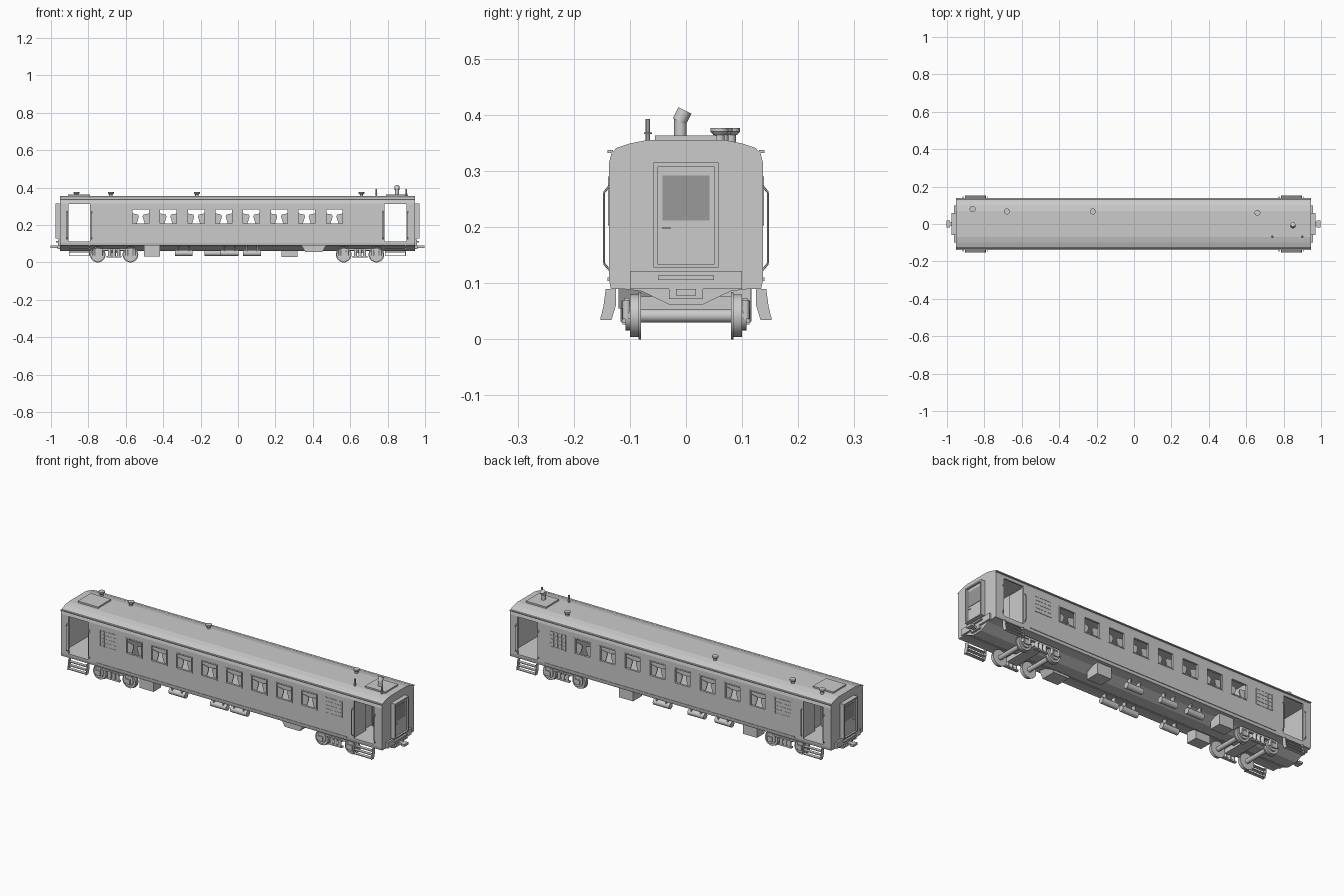
import bpy, bmesh, math
from mathutils import Vector, Matrix

cube = bpy.data.objects.get("Cube")
if cube:
    bpy.data.objects.remove(cube, do_unlink=True)


def material(name, value):
    m = bpy.data.materials.new(name)
    m.use_nodes = True
    col = (value, value, value, 1)
    m.diffuse_color = col
    m.node_tree.nodes["Principled BSDF"].inputs["Base Color"].default_value = col
    return m


GREY = material("plain grey", 0.6)
DARK = material("dark glass grey", 0.32)


def finish(name, bm, mat=GREY, smooth=False):
    bmesh.ops.recalc_face_normals(bm, faces=bm.faces)
    me = bpy.data.meshes.new(name)
    bm.to_mesh(me)
    bm.free()
    me.materials.append(mat)
    ob = bpy.data.objects.new(name, me)
    bpy.context.collection.objects.link(ob)
    if smooth:
        bpy.ops.object.select_all(action='DESELECT')
        ob.select_set(True)
        bpy.context.view_layer.objects.active = ob
        bpy.ops.object.shade_smooth_by_angle(angle=math.radians(35))
    return ob


def add_box(bm, x, y, z):
    """Box from (min, max) pairs."""
    size = [b - a for a, b in (x, y, z)]
    mid = [(a + b) / 2 for a, b in (x, y, z)]
    m = Matrix.Translation(mid) @ Matrix.Diagonal((*size, 1))
    bmesh.ops.create_cube(bm, size=1, matrix=m)


def boxes(name, items, mat=GREY):
    bm = bmesh.new()
    for it in items:
        add_box(bm, *it)
    return finish(name, bm, mat)


def add_rod(bm, a, b, r, r2=None, seg=12):
    a, b = Vector(a), Vector(b)
    rot = (b - a).to_track_quat('Z', 'Y').to_matrix().to_4x4()
    bmesh.ops.create_cone(bm, cap_ends=True, segments=seg, radius1=r,
                          radius2=r if r2 is None else r2, depth=(b - a).length,
                          matrix=Matrix.Translation((a + b) / 2) @ rot)


def add_prism(bm, pts, a, b, axis='x'):
    """Extrude an outline from a to b along x (y,z points) or y (x,z points)."""
    def place(p, t):
        return (t, *p) if axis == 'x' else (p[0], t, p[1])
    ends = [[bm.verts.new(place(p, t)) for p in pts] for t in (a, b)]
    bm.faces.new(ends[0])
    bm.faces.new(ends[1])
    n = len(pts)
    for i in range(n):
        j = (i + 1) % n
        bm.faces.new((ends[0][i], ends[0][j], ends[1][j], ends[1][i]))


def mirrored(half):
    return half + [(-y, z) for y, z in reversed(half)]


def span(c, half):
    return (c - half, c + half)


WINDOWS = [-0.52 + 0.148 * i for i in range(8)]
WALL = 0.137
DOORS = [(-0.906, -0.79), (0.783, 0.90)]
SIDES = (-1, 1)

# Car body: hollow shell with window and door openings
bm = bmesh.new()
add_prism(bm, mirrored([(0.134, 0.09), (WALL, 0.105), (WALL, 0.315), (0.133, 0.331),
                        (0.124, 0.341), (0.1, 0.349), (0.07, 0.355)]), -0.953, 0.947)
body = finish("car_body", bm)
rooms = [(-0.945, -0.768), (-0.76, -0.608), (-0.6, 0.6), (0.608, 0.755), (0.763, 0.939)]
cut_rooms = boxes("room_cutter", [(r, (-0.129, 0.129), (0.112, 0.326)) for r in rooms])
cut_open = boxes("opening_cutter",
                 [(span(x, 0.048), (-1, 1), (0.205, 0.29)) for x in WINDOWS]
                 + [(d, (-1, 1), (0.112, 0.312)) for d in DOORS])
for cutter in (cut_rooms, cut_open):
    cutter.hide_render = True
    mod = body.modifiers.new("cut", 'BOOLEAN')
    mod.operation, mod.solver, mod.object = 'DIFFERENCE', 'EXACT', cutter
    bpy.context.view_layer.objects.active = body
    bpy.ops.object.modifier_apply(modifier=mod.name)
    bpy.data.objects.remove(cutter, do_unlink=True)

# Underframe with sloping belly
bm = bmesh.new()
add_prism(bm, mirrored([(0.03, 0.062), (0.08, 0.086), (0.132, 0.092)]), -0.953, 0.947)
finish("underframe", bm)

# Window frames, curtains, grilles, gutters and sills on both sides
frames, gutter, grille, panel = [], [], [], []
bm = bmesh.new()
for s in SIDES:
    out = tuple(sorted((s * 0.128, s * 0.139)))
    for x in WINDOWS:
        for e in SIDES:
            frames.append((span(x + e * 0.047, 0.003), out, (0.205, 0.29)))
            add_prism(bm, [(x + e * 0.046, 0.206), (x + e * 0.022, 0.206),
                           (x + e * 0.01, 0.245), (x + e * 0.014, 0.256),
                           (x + e * 0.046, 0.262)], s * 0.12, s * 0.125, 'y')
        for z in (0.206, 0.287):
            frames.append((span(x, 0.05), out, span(z, 0.003)))
    for x in (-0.672, 0.664):
        panel.append((span(x, 0.047), tuple(sorted((s * 0.135, s * 0.1375))), (0.207, 0.289)))
        for i in range(5):
            grille.append((span(x - 0.048 + 0.024 * i, 0.0015), out, (0.205, 0.29)))
            grille.append((span(x, 0.048), out, span(0.207 + 0.02 * i, 0.0015)))
    gutter.append(((-0.953, 0.947), tuple(sorted((s * 0.13, s * 0.14))), (0.332, 0.337)))
    gutter.append(((-0.74, 0.74), tuple(sorted((s * 0.13, s * 0.14))), (0.104, 0.11)))
finish("curtains", bm)
boxes("window_frames", frames)
boxes("grille_panels", panel)
boxes("window_grilles", grille)
boxes("gutters_and_sills", gutter)

# Entrance doors: open leaves, frames, handrails, folding steps
leaf, rails, steps = [], bmesh.new(), bmesh.new()
for a, b in DOORS:
    inner = b if a < 0 else a
    k = 1 if a < 0 else -1
    for s in SIDES:
        leaf.append((span(inner + k * 0.008, 0.004), tuple(sorted((s * 0.03, s * 0.128))), (0.113, 0.31)))
        for x in (a - 0.008, b + 0.008):
            pts = [(x, s * y, z) for y, z in
                   ((0.135, 0.122), (0.146, 0.135), (0.146, 0.262), (0.135, 0.275))]
            for p, q in zip(pts, pts[1:]):
                add_rod(rails, p, q, 0.002, seg=6)
        for x in (a + 0.004, b - 0.004):
            add_prism(steps, [(s * 0.125, 0.09), (s * 0.143, 0.09), (s * 0.147, 0.06),
                              (s * 0.153, 0.034), (s * 0.133, 0.034), (s * 0.125, 0.06)],
                      x - 0.002, x + 0.002)
        for i, z in enumerate((0.038, 0.056, 0.074)):
            c = 0.143 - 0.004 * i
            add_box(steps, (a + 0.004, b - 0.004), span(s * c, 0.009), span(z, 0.002))
boxes("entrance_door_leaves", leaf)
finish("door_handrails", rails)
finish("entrance_steps", steps)

# Car ends: gangway frame, door, window, bridge plate, coupler
for name, x0, k in (("left", 0.947, 1), ("right", -0.953, -1)):
    def at(p, q):
        return tuple(sorted((x0 + k * p, x0 + k * q)))
    parts = [(at(0, 0.024), span(s * 0.054, 0.004), (0.128, 0.315)) for s in SIDES]
    parts += [(at(0, 0.024), (-0.058, 0.058), z) for z in ((0.308, 0.315), (0.128, 0.133))]
    parts += [(at(0, 0.01), (-0.1, 0.1), (0.09, 0.122)),
              (at(0, 0.02), (-0.05, 0.05), (0.106, 0.114)),
              (at(0.014, 0.018), (-0.042, -0.028), (0.197, 0.2))]
    boxes(name + "_gangway", parts)
    boxes(name + "_gangway_door", [(at(0, 0.014), (-0.051, 0.051), (0.132, 0.31))])
    boxes(name + "_gangway_window", [(at(0.012, 0.016), (-0.042, 0.042), (0.212, 0.292))], DARK)
    boxes(name + "_coupler", [(at(-0.08, 0.035), span(0, 0.01), (0.078, 0.09)),
                              (at(0.03, 0.05), span(0, 0.018), (0.078, 0.09)),
                              (at(0, 0.012), span(0, 0.03), (0.072, 0.09))])

# Bogies: wheelsets, axle boxes, springs and side frames
for name, axles in (("right", (-0.75, -0.575)), ("left", (0.565, 0.74))):
    wheels, frame = bmesh.new(), bmesh.new()
    mid = sum(axles) / 2
    for x in axles:
        add_rod(wheels, (x, -0.112, 0.042), (x, 0.112, 0.042), 0.012, seg=16)
        for s in SIDES:
            for y0, y1, r in ((0.08, 0.085, 0.042), (0.085, 0.1, 0.038), (0.1, 0.108, 0.026)):
                add_rod(wheels, (x, s * y0, 0.042), (x, s * y1, 0.042), r, seg=28)
            add_box(frame, span(x, 0.014), span(s * 0.108, 0.006), (0.03, 0.056))
            for e in SIDES:
                add_rod(frame, (x + e * 0.02, s * 0.106, 0.036), (x + e * 0.02, s * 0.106, 0.07), 0.007)
    for s in SIDES:
        add_box(frame, span(mid, 0.108), span(s * 0.104, 0.006), (0.064, 0.074))
        add_box(frame, span(mid, 0.04), span(s * 0.106, 0.007), (0.026, 0.034))
        for e in (-0.024, 0, 0.024):
            add_rod(frame, (mid + e, s * 0.106, 0.03), (mid + e, s * 0.106, 0.068), 0.009)
    add_box(frame, span(mid, 0.03), (-0.1, 0.1), (0.05, 0.076))
    finish(name + "_wheelsets", wheels, smooth=True)
    finish(name + "_bogie_frame", frame, smooth=True)

# Underfloor equipment
boxes("battery_boxes", [(span(-0.46, 0.042), span(s * 0.085, 0.032), (0.032, 0.09)) for s in SIDES]
      + [(span(0.275, 0.042), (0.04, 0.115), (0.03, 0.09))])
bm = bmesh.new()
add_prism(bm, [(0.34, 0.09), (0.36, 0.055), (0.45, 0.055), (0.47, 0.09)], -0.12, -0.04, 'y')
finish("equipment_hopper", bm)
bm = bmesh.new()
for s, xs in ((-1, (-0.29, -0.045, 0.075)), (1, (-0.29, -0.13, 0.075))):
    for x in xs:
        add_rod(bm, (x - 0.048, s * 0.09, 0.05), (x + 0.048, s * 0.09, 0.05), 0.016, seg=16)
        for e in SIDES:
            add_box(bm, span(x + e * 0.028, 0.003), span(s * 0.09, 0.012), (0.05, 0.092))
finish("air_tanks", bm, smooth=True)

# Roof: hatches, vents, chimney and aerials
boxes("roof_hatches", [(span(x, 0.06), (-0.055, 0.055), (0.352, 0.363)) for x in (-0.85, 0.85)])
bm = bmesh.new()
for x, y in ((-0.863, 0.08), (-0.68, 0.067), (-0.22, 0.067), (0.66, 0.06)):
    add_rod(bm, (x, y, 0.35), (x, y, 0.366), 0.009)
    add_rod(bm, (x, y, 0.364), (x, y, 0.37), 0.011, 0.016, seg=16)
    add_rod(bm, (x, y, 0.37), (x, y, 0.377), 0.016, seg=16)
finish("roof_vents", bm, smooth=True)
bm = bmesh.new()
add_rod(bm, (0.85, -0.01, 0.355), (0.85, -0.01, 0.395), 0.011)
add_rod(bm, (0.85, -0.012, 0.388), (0.85, -0.002, 0.408), 0.013)
finish("chimney", bm, smooth=True)
bm = bmesh.new()
for x in (0.74, 0.90):
    add_rod(bm, (x, -0.068, 0.35), (x, -0.068, 0.393), 0.004, seg=8)
    add_rod(bm, (x, -0.068, 0.366), (x, -0.068, 0.369), 0.007, seg=8)
finish("aerials", bm)
